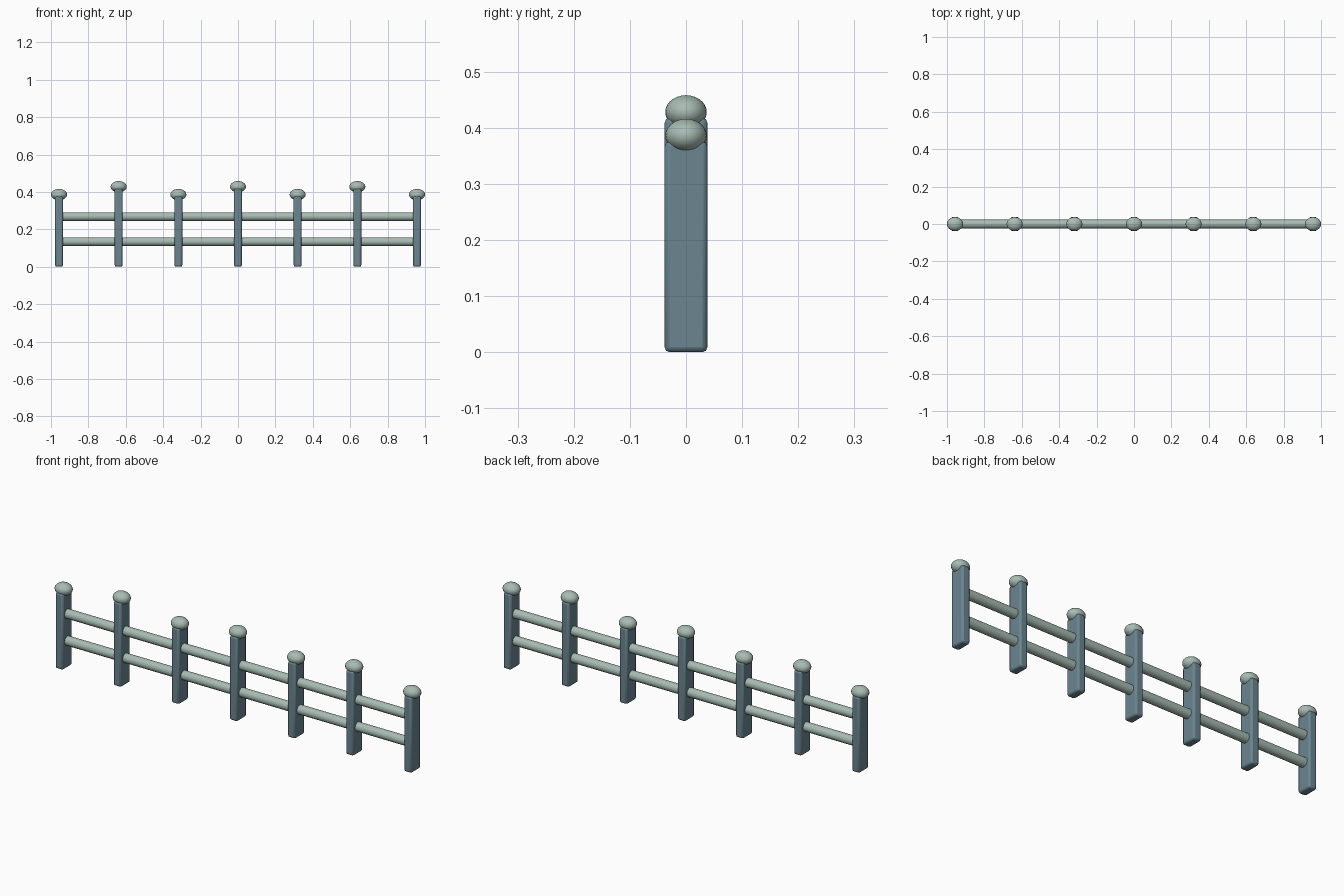
import bpy
import math

if "Cube" in bpy.data.objects:
    bpy.data.objects.remove(bpy.data.objects["Cube"])


def material(name, colour):
    mat = bpy.data.materials.new(name)
    mat.use_nodes = True
    mat.diffuse_color = colour
    mat.node_tree.nodes["Principled BSDF"].inputs["Base Color"].default_value = colour
    return mat


slate = material("slate blue", (0.145, 0.235, 0.28, 1))
sage = material("pale sage", (0.39, 0.50, 0.45, 1))


def finish(name, mat, angle):
    obj = bpy.context.object
    obj.name = name
    obj.data.materials.append(mat)
    bpy.ops.object.transform_apply(location=False, rotation=True, scale=True)
    bpy.ops.object.shade_smooth_by_angle(angle=math.radians(angle))
    return obj


SPACING = 0.319
POST_WIDTH, POST_DEPTH = 0.042, 0.076

for i in range(-3, 4):
    x = i * SPACING
    height = 0.418 if i % 2 == 0 else 0.376

    # Flat post with softened edges
    bpy.ops.mesh.primitive_cube_add(size=1, location=(x, 0, height / 2))
    bpy.context.object.scale = (POST_WIDTH, POST_DEPTH, height)
    post = finish(f"post_{i + 4}", slate, 40)
    bevel = post.modifiers.new("soft edges", "BEVEL")
    bevel.width = 0.009
    bevel.segments = 2

    # Flattened round cap
    bpy.ops.mesh.primitive_uv_sphere_add(segments=24, ring_count=14, radius=1,
                                         location=(x, 0, height + 0.010))
    bpy.context.object.scale = (0.043, 0.037, 0.030)
    finish(f"cap_{i + 4}", sage, 60)

# Round rails running through the posts
for name, z in (("lower_rail", 0.134), ("upper_rail", 0.268)):
    bpy.ops.mesh.primitive_cylinder_add(vertices=16, radius=0.023, depth=6 * SPACING,
                                        location=(0, 0, z),
                                        rotation=(0, math.pi / 2, 0))
    finish(name, sage, 40)
